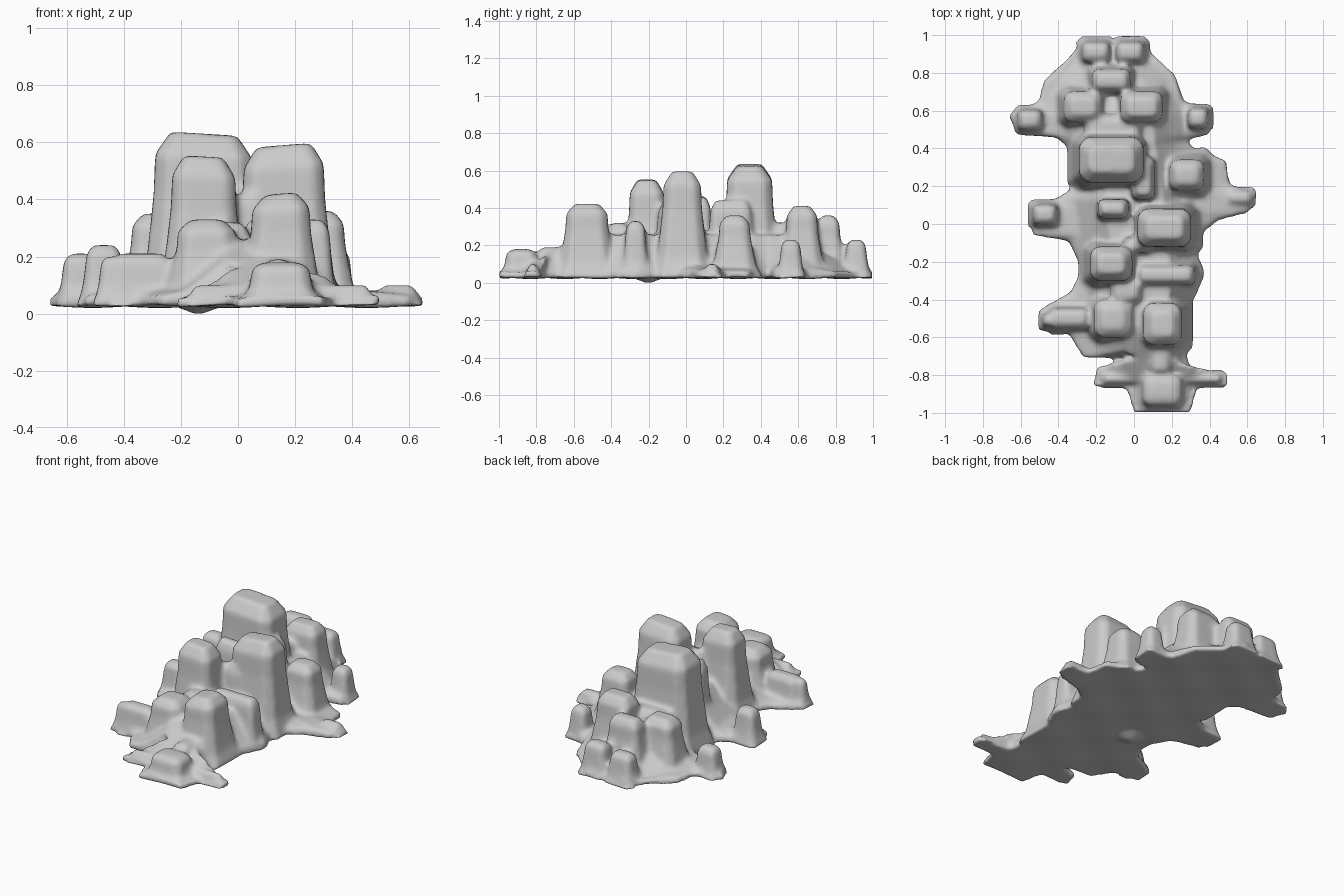
import bpy
import bmesh
from math import sin, hypot

cube = bpy.data.objects.get("Cube")
if cube:
    bpy.data.objects.remove(cube, do_unlink=True)

FLOOR = 0.025

# Footprint of the rock, in hundredths
FOOTPRINT = [
    (-25, 99), (-12, 97), (0, 100), (8, 92), (22, 79), (27, 65), (42, 60),
    (40, 47), (28, 45), (33, 39), (49, 34), (51, 21), (66, 16), (61, 6),
    (45, 2), (31, -9), (38, -26), (33, -38), (27, -48), (26, -62),
    (30, -76), (50, -79), (50, -86), (34, -85), (30, -100), (0, -100),
    (-4, -87), (-22, -86), (-20, -76), (0, -71), (-27, -71), (-35, -58),
    (-51, -56), (-50, -45), (-34, -36), (-28, -24), (-35, -9), (-54, -6),
    (-55, 9), (-41, 14), (-28, 22), (-32, 38), (-42, 46), (-62, 47),
    (-67, 58), (-51, 65), (-48, 76), (-36, 87),
]

# Blocks of rock, in hundredths: centre x, centre y, half width, half depth, top
TOWERS = [
    (-12, 34, 17, 12, 63), (16, -2, 14, 10, 59), (-12, -21, 11, 9, 55),
    (15, -53, 10, 11, 42), (-11, -50, 10, 10, 33), (28, 26, 9, 8, 36),
    (-27, 62, 10, 8, 35), (4, 62, 11, 8, 41), (-12, 76, 10, 6, 36),
]
BOULDERS = [
    (15, -88, 10, 8, 18), (-20, 91, 7, 5, 21), (-2, 91, 7, 5, 23),
    (-47, 5, 6, 5, 24), (-11, 8, 8, 5, 46), (17, -27, 15, 5, 33),
    (-34, -50, 10, 5, 21), (5, 24, 6, 11, 44), (-4, -36, 8, 6, 32),
    (-11, 51, 15, 7, 32), (2, -11, 7, 4, 42),
]
RIDGES = [
    (-55, 55, 6, 5, 21), (34, 56, 5, 5, 23), (56, 14, 6, 3, 10),
    (15, -82, 31, 2, 10), (14, -70, 5, 9, 19), (-43, -51, 5, 3, 20),
]


def loft(bm, rings):
    """Skin a stack of rings with equal counts and cap both ends."""
    loops = [[bm.verts.new(p) for p in ring] for ring in rings]
    for low, high in zip(loops, loops[1:]):
        for i in range(len(low)):
            j = (i + 1) % len(low)
            bm.faces.new((low[i], low[j], high[j], high[i]))
    bm.faces.new(loops[0][::-1])
    bm.faces.new(loops[-1])


def block_ring(x, y, rx, ry, z, lean):
    """Rectangle with cut corners; lean raises one side of the ring."""
    c = 0.35 * min(rx, ry)
    corners = [(rx, c - ry), (rx, ry - c), (rx - c, ry), (c - rx, ry),
               (-rx, ry - c), (-rx, c - ry), (c - rx, -ry), (rx - c, -ry)]
    return [(x + px, y + py, z + lean * px) for px, py in corners]


def rock_block(bm, spec, flare):
    """Steep block with a flared foot and a rounded, slightly tilted top."""
    x, y, rx, ry, top = [n / 100 for n in spec]
    lean = 0.25 * x if top > 0.4 else 0
    profile = [(0, flare), (0.2, 0.5 * flare), (0.45, 0.25 * flare),
               (0.65, 0.005), (0.87, 0), (1, -0.45 * min(rx, ry))]
    rings = []
    for t, grow in profile:
        z = FLOOR + t * (top - FLOOR)
        rings.append(block_ring(x, y, rx + grow, ry + grow, z, lean * t * t * 2))
    loft(bm, rings)


def mound(bm):
    """Low arms around a broad foot that rises towards the central spine."""
    levels = [(1, 0, 1), (0.98, 0.04, 1), (0.88, 0.07, 0.36),
              (0.7, 0.14, 0.34), (0.46, 0.23, 0.34)]
    rings = []
    for f, rise, reach in levels:
        ring = []
        for px, py in FOOTPRINT[::-1]:
            x, y = px / 100, py / 100
            spine = 0.02 - 0.14 * y
            offset = max(-reach, min(reach, x - spine))
            height = min(1, max(0.35, (1 - abs(y)) * 2.5)) if f < 0.95 else 1
            ring.append((spine + offset * f, y * (0.9 + 0.1 * f), FLOOR + rise * height))
        rings.append(ring)
    loft(bm, rings)


# Gather all the blocks
bm = bmesh.new()
mound(bm)
for group, flare in ((TOWERS, 0.07), (BOULDERS, 0.04), (RIDGES, 0.035)):
    for spec in group:
        rock_block(bm, spec, flare)
bmesh.ops.triangulate(bm, faces=bm.faces[:])
bmesh.ops.recalc_face_normals(bm, faces=bm.faces[:])
mesh = bpy.data.meshes.new("rock_formation")
bm.to_mesh(mesh)
bm.free()
rock = bpy.data.objects.new("rock_formation", mesh)
bpy.context.collection.objects.link(rock)

# Fuse them into one weathered skin
remesh = rock.modifiers.new("fuse", 'REMESH')
remesh.mode = 'VOXEL'
remesh.voxel_size = 0.014
remesh.use_smooth_shade = True
weather = rock.modifiers.new("weather", 'SMOOTH')
weather.factor = 0.5
weather.iterations = 8
bpy.ops.object.select_all(action='DESELECT')
rock.select_set(True)
bpy.context.view_layer.objects.active = rock
bpy.ops.object.convert(target='MESH')
mesh = rock.data

# Uneven underside that touches the ground at one low bump
for v in mesh.vertices:
    x, y, z = v.co
    if z < 0.06:
        bump = max(0, 1 - hypot(x + 0.14, y + 0.2) / 0.08)
        z -= 0.005 * sin(13 * x + 2) * sin(17 * y) + 0.03 * bump
        v.co.z = max(0, z)
bpy.ops.object.shade_smooth()

# Plain grey stone
stone = bpy.data.materials.new("grey_stone")
stone.use_nodes = True
grey = (0.6, 0.6, 0.6, 1)
stone.diffuse_color = grey
stone.node_tree.nodes["Principled BSDF"].inputs["Base Color"].default_value = grey
mesh.materials.clear()
mesh.materials.append(stone)
